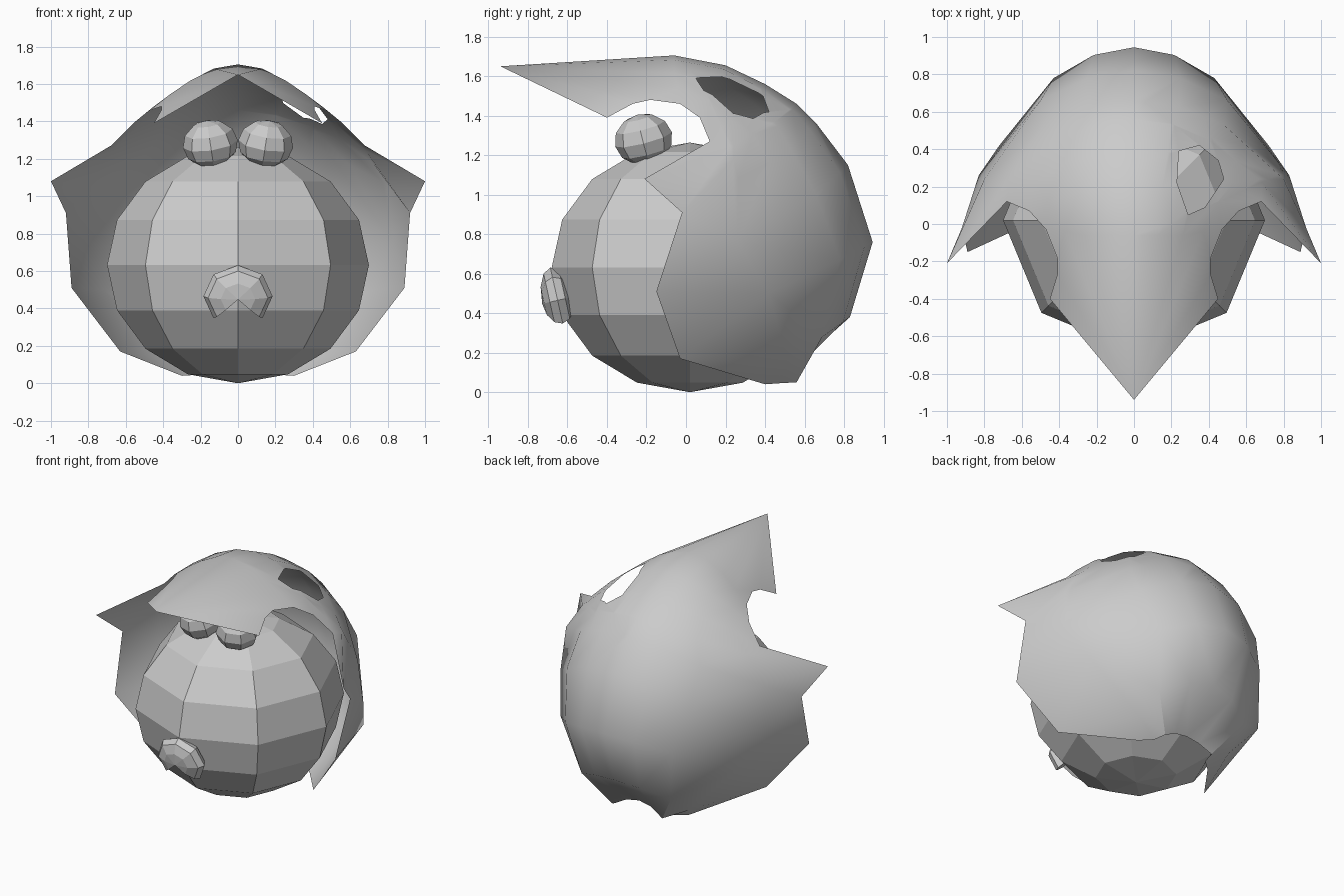
import bpy, bmesh
from mathutils import Vector, Matrix, Euler

if "Cube" in bpy.data.objects:
    bpy.data.objects.remove(bpy.data.objects["Cube"])


def finish(name, bm, angle=None):
    bmesh.ops.recalc_face_normals(bm, faces=bm.faces[:])
    me = bpy.data.meshes.new(name)
    bm.to_mesh(me)
    bm.free()
    ob = bpy.data.objects.new(name, me)
    bpy.context.collection.objects.link(ob)
    if angle:
        bpy.ops.object.select_all(action='DESELECT')
        ob.select_set(True)
        bpy.context.view_layer.objects.active = ob
        bpy.ops.object.shade_smooth_by_angle(angle=angle)
    return ob


def ball(centre, size, segs, rings, rot=(0, 0, 0)):
    bm = bmesh.new()
    mat = (Matrix.Translation(centre) @ Euler(rot).to_matrix().to_4x4()
           @ Matrix.Diagonal((*size, 1)))
    bmesh.ops.create_uvsphere(bm, u_segments=segs, v_segments=rings, radius=1, matrix=mat)
    return bm


# round body
finish("body", ball((0, 0.02, 0.632), (0.7, 0.7, 0.632), 8, 8))

# eyes
for side, name in ((-1, "eye_left"), (1, "eye_right")):
    finish(name, ball((side * 0.148, -0.215, 1.28), (0.148, 0.148, 0.13), 8, 6,
                      (0.25, side * 0.15, 0)))

# mouth: flattened ball facing forward, bottom spoke pulled in to form a notch
bm = bmesh.new()
bmesh.ops.create_uvsphere(bm, u_segments=8, v_segments=6, radius=1,
                          matrix=Matrix.Rotation(1.5707963, 4, 'X'))
for v in bm.verts:
    if abs(v.co.x) < 0.01 and v.co.z < -0.1:
        v.co.z = 0
bm.transform(Matrix.Translation((0, -0.65, 0.465)) @ Matrix.Rotation(0.22, 4, 'X')
             @ Matrix.Diagonal((0.185, 0.08, 0.17, 1)))
finish("mouth", bm)

# hood: tilted rows from the centre of the back to the front edge
ROWS = [
    [(0, .54, .12), (.2, .56, .05), (.22, .47, .045), (.3, .4, .04)],
    [(0, .83, .38), (.36, .69, .28), (.38, .52, .14), (.3, .4, .04)],
    [(0, .945, .76), (.43, .78, .67), (.72, .42, .5), (.63, -.03, .17)],
    [(0, .82, 1.15), (.5, .66, 1.0), (.83, .26, .76), (.89, -.15, .51)],
    [(0, .66, 1.36), (.48, .53, 1.23), (.8, .24, 1.06), (.92, -.02, .91)],
    [(0, .56, 1.46), (.4, .45, 1.37), (.67, .24, 1.25), (1, -.21, 1.08)],
    [(0, .4, 1.56), (.36, .33, 1.47), (.53, .22, 1.38), (.68, .12, 1.27)],
    [(0, .2, 1.655), (.3, .17, 1.575), (.45, .12, 1.48), (.56, .07, 1.39)],
    [(0, -.06, 1.705), (.26, -.06, 1.615), (.37, -.04, 1.54), (.47, -.03, 1.46)],
]
# visor edge continuing the front edge, and its tip
VISOR = [(.41, -.18, 1.48), (.41, -.27, 1.46), (.45, -.4, 1.39)]
TIP = Vector((0, -.94, 1.65))


def rounded(row):
    # extra column so the back curves over the centre line
    a, b = Vector(row[0]), Vector(row[1])
    mid = a + (b - a) * 0.25
    mid.x = b.x / 2
    return [a, mid] + [Vector(p) for p in row[1:]]


bm = bmesh.new()


def face(points, side):
    unique = []
    for p in points:
        if p not in unique:
            unique.append(p)
    if len(unique) > 2:
        bm.faces.new([bm.verts.new((p.x * side, p.y, p.z)) for p in unique])


rows = [rounded(r) for r in ROWS]
edge = [Vector(p) for p in VISOR]
for side in (-1, 1):
    for lo, hi in zip(rows, rows[1:]):
        for i in range(4):
            face((lo[i], lo[i + 1], hi[i + 1], hi[i]), side)
    top = rows[-1]
    face((top[3], top[4], edge[0]), side)
    fan = top[:4] + edge
    for a, b in zip(fan, fan[1:]):
        face((a, b, TIP), side)
bmesh.ops.remove_doubles(bm, verts=bm.verts[:], dist=0.001)
bmesh.ops.recalc_face_normals(bm, faces=bm.faces[:])

# hole in one side of the hood, cut along vertical planes
HOLE = [(.29, .05), (.38, .09), (.48, .24), (.45, .34), (.35, .42), (.24, .39), (.23, .22)]
mid = Vector((.35, .24, 1.5))
inner = [f for f in bm.faces if f.calc_center_median().x > 0
         and (f.calc_center_median() - mid).length < 0.5]
for (ax, ay), (bx, by) in zip(HOLE, HOLE[1:] + HOLE[:1]):
    co, no = Vector((ax, ay, 0)), Vector((by - ay, ax - bx, 0)).normalized()
    geom = list({e for f in inner for e in (f, *f.edges, *f.verts)})
    cut = bmesh.ops.bisect_plane(bm, geom=geom, dist=0.0005, plane_co=co, plane_no=no)
    faces = {g for g in cut["geom"] if isinstance(g, bmesh.types.BMFace)}
    faces |= {f for f in inner if f.is_valid}
    inner = [f for f in faces if (f.calc_center_median() - co).dot(no) < 0]
bmesh.ops.delete(bm, geom=inner, context='FACES')
finish("hood", bm, 0.6)
